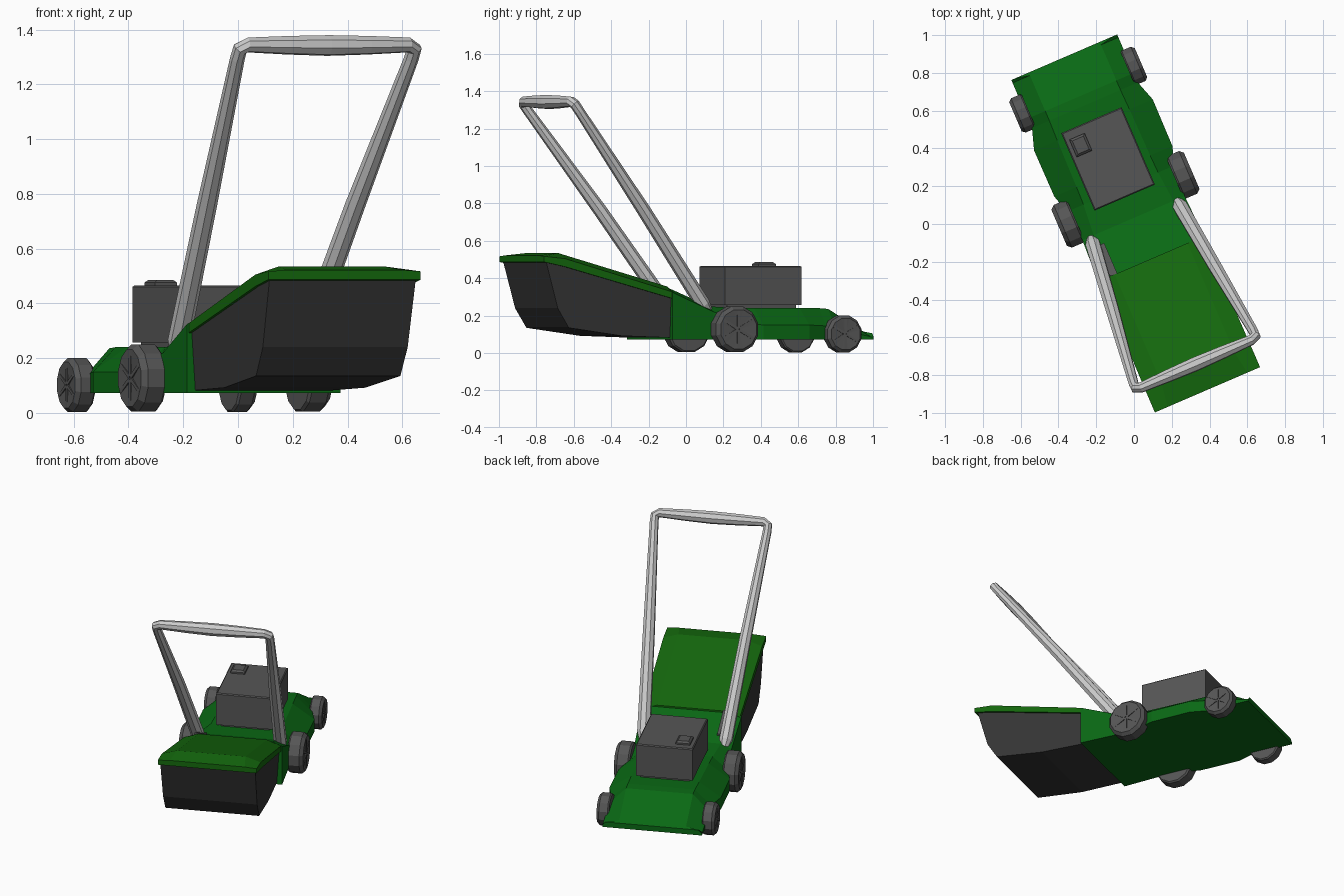
import bpy, bmesh, math
from mathutils import Matrix, Vector

if "Cube" in bpy.data.objects:
    bpy.data.objects.remove(bpy.data.objects["Cube"])

# The mower is modelled facing +y, then turned to its final heading
TURN = Matrix.Rotation(math.radians(23.3), 4, 'Z') @ Matrix.Translation((0.01, 0, 0))


def material(name, rgb):
    m = bpy.data.materials.new(name)
    m.diffuse_color = (*rgb, 1)
    m.use_nodes = True
    m.node_tree.nodes["Principled BSDF"].inputs["Base Color"].default_value = m.diffuse_color
    return m


GREEN = material("deck_green", (0.003, 0.14, 0.007))
LID = material("lid_green", (0.007, 0.14, 0.004))
BLACK = material("bag_black", (0.036, 0.036, 0.036))
DARK = material("dark_grey", (0.092, 0.092, 0.092))
STEEL = material("handle_grey", (0.55, 0.55, 0.55))


def finish(bm, name, mat):
    bmesh.ops.recalc_face_normals(bm, faces=bm.faces)
    bm.transform(TURN)
    me = bpy.data.meshes.new(name)
    bm.to_mesh(me)
    bm.free()
    ob = bpy.data.objects.new(name, me)
    bpy.context.collection.objects.link(ob)
    me.materials.append(mat)
    return ob


def loft(name, rings, mat):
    """Skin a list of equal-length rings of points and cap both ends."""
    bm = bmesh.new()
    vs = [[bm.verts.new(p) for p in r] for r in rings]
    n = len(vs[0])
    for a, b in zip(vs, vs[1:]):
        for i in range(n):
            j = (i + 1) % n
            bm.faces.new((a[i], a[j], b[j], b[i]))
    bm.faces.new(vs[0])
    bm.faces.new(vs[-1])
    return finish(bm, name, mat)


def shell(name, stations, mat):
    """Mirrored section: y, half width, bottom z, edge z, crease half width, crease z."""
    rings = []
    for y, w, zb, ze, c, zc in stations:
        half = [(w, y, zb), (w, y, ze), (c, y, zc)]
        rings.append(half + [(-a, b, d) for a, b, d in reversed(half)])
    return loft(name, rings, mat)


def box(name, lo, hi, mat, inset=0.0, rise=0.0):
    """Box with an optional low chamfered top."""
    def ring(z, d):
        return [(lo[0] + d, lo[1] + d, z), (hi[0] - d, lo[1] + d, z),
                (hi[0] - d, hi[1] - d, z), (lo[0] + d, hi[1] - d, z)]
    rings = [ring(lo[2], 0), ring(hi[2] - rise, 0)]
    if rise:
        rings.append(ring(hi[2], inset))
    return loft(name, rings, mat)


def tube(name, pts, radii, mat, sides=8):
    pts = [Vector(p) for p in pts]
    a = Vector((0, 0.8, 0.6))  # normal of the handle plane
    rings = []
    for i, p in enumerate(pts):
        t = (pts[min(i + 1, len(pts) - 1)] - pts[max(i - 1, 0)]).normalized()
        s = t.cross(a).normalized()
        rings.append([p + radii[i] * (math.cos(k) * s + math.sin(k) * a)
                      for k in [math.tau * (j + 0.5) / sides for j in range(sides)]])
    return loft(name, rings, mat)


def wheel(name, side, y, r, inner, outer):
    """Turned tyre with a bevelled outer shoulder, dished face and spokes."""
    n, w = 12, outer - inner
    profile = [(inner, r * 0.93), (inner + w * 0.1, r), (outer - w * 0.22, r),
               (outer, r * 0.85), (outer - 0.006, r * 0.14)]
    rings = [[(side * x, y + q * math.cos(math.tau * (k + 0.5) / n),
               r + q * math.sin(math.tau * (k + 0.5) / n))
              for k in range(n)] for x, q in profile]
    loft(name, rings, DARK)
    # raised spokes
    bm = bmesh.new()
    for k in range(6):
        g = bmesh.ops.create_cube(bm, size=1)
        m = (Matrix.Translation((side * (outer - 0.005), y, r))
             @ Matrix.Rotation(math.tau * k / 6, 4, 'X')
             @ Matrix.Translation((0, 0, r * 0.42))
             @ Matrix.Diagonal((0.01, r * 0.12, r * 0.76, 1)))
        bmesh.ops.transform(bm, matrix=m, verts=g['verts'])
    finish(bm, name + "_spokes", DARK)


# Mowing deck, rising at the back to meet the bag
shell("deck", [
    (0.957, 0.305, 0.072, 0.085, 0.285, 0.106),
    (0.94, 0.305, 0.072, 0.087, 0.205, 0.115),
    (0.735, 0.305, 0.072, 0.13, 0.205, 0.236),
    (0.68, 0.305, 0.072, 0.145, 0.205, 0.24),
    (0.567, 0.342, 0.072, 0.15, 0.208, 0.24),
    (0.30, 0.34, 0.072, 0.15, 0.212, 0.24),
    (0.20, 0.31, 0.072, 0.16, 0.215, 0.24),
    (0.03, 0.295, 0.072, 0.22, 0.23, 0.25),
    (-0.215, 0.305, 0.072, 0.325, 0.24, 0.35)], GREEN)

# Engine block with plinth and fuel cap
box("engine_plinth", (-0.15, 0.17, 0.22), (0.15, 0.57, 0.265), DARK)
box("engine", (-0.174, 0.148, 0.258), (0.174, 0.594, 0.466), DARK, 0.006, 0.006)
box("fuel_cap", (-0.148, 0.445, 0.455), (-0.06, 0.545, 0.486), DARK, 0.012, 0.01)

# Collection bag: side profile with half widths (y, z, w)
bag = [(-0.2, 0.082, 0.272), (-0.5, 0.092, 0.28), (-0.81, 0.135, 0.287),
       (-0.875, 0.24, 0.288), (-0.945, 0.495, 0.291), (-0.86, 0.48, 0.291), (-0.2, 0.31, 0.287)]
loft("bag", [[(s * w, y, z) for y, z, w in bag] for s in (-1, 1)], BLACK)

# Bag lid
shell("bag_lid", [
    (-0.960, 0.303, 0.487, 0.517, 0.23, 0.522),
    (-0.84, 0.303, 0.462, 0.505, 0.21, 0.535),
    (-0.205, 0.298, 0.29, 0.325, 0.21, 0.356)], LID)

# Wheels
for s, label in ((-1, "left"), (1, "right")):
    wheel(f"front_wheel_{label}", s, 0.77, 0.102, 0.285, 0.362)
    wheel(f"rear_wheel_{label}", s, 0.138, 0.127, 0.285, 0.382)

# Control strip beside the left handle foot
loft("side_strip", [[(x, -0.03, 0.24), (x, -0.205, 0.32), (x, -0.205, 0.362), (x, -0.03, 0.285)]
                    for x in (-0.235, -0.195)], DARK)

# Push handle: two arms with a swollen grip across the top
side = [(0.247, 0.015, 0.225, 0.028), (0.252, -0.015, 0.26, 0.041), (0.295, -0.375, 0.76, 0.037),
        (0.346, -0.775, 1.295, 0.027), (0.346, -0.80, 1.33, 0.028), (0.32, -0.81, 1.344, 0.028)]
grip = [(0.16, -0.81, 1.343, 0.035), (0.0, -0.81, 1.342, 0.039)]
half = side + grip
path = half + [(-x, y, z, r) for x, y, z, r in reversed(half[:-1])]
tube("handle", [p[:3] for p in path], [p[3] for p in path], STEEL)
